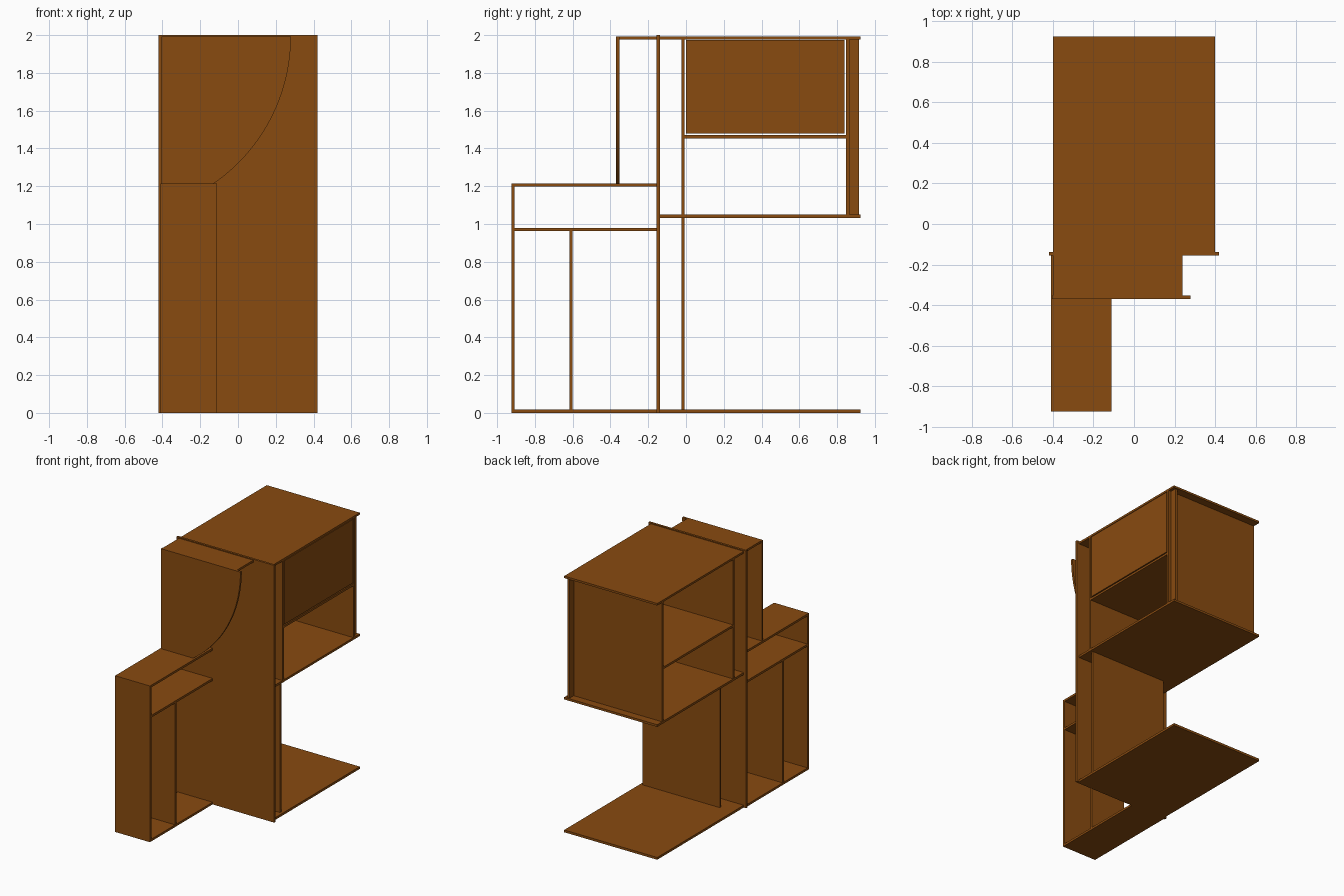
import bpy
import bmesh
from math import sin, cos, asin

cube = bpy.data.objects.get("Cube")
if cube:
    bpy.data.objects.remove(cube, do_unlink=True)

wood = bpy.data.materials.new("brown wood")
wood.use_nodes = True
COLOUR = (0.25, 0.07, 0.005, 1)
wood.diffuse_color = COLOUR
wood.node_tree.nodes["Principled BSDF"].inputs["Base Color"].default_value = COLOUR


def finish(name, bm):
    bmesh.ops.recalc_face_normals(bm, faces=bm.faces)
    mesh = bpy.data.meshes.new(name)
    bm.to_mesh(mesh)
    bm.free()
    mesh.materials.append(wood)
    obj = bpy.data.objects.new(name, mesh)
    bpy.context.collection.objects.link(obj)
    return obj


def board(name, xs, ys, zs):
    """Flat board spanning the given ranges."""
    bm = bmesh.new()
    bmesh.ops.create_cube(bm, size=1)
    for v in bm.verts:
        for i, (low, high) in enumerate((xs, ys, zs)):
            v.co[i] = high if v.co[i] > 0 else low
    finish(name, bm)


FULL = (-0.40, 0.40)      # width of the rear cabinet
NARROW = (-0.41, -0.11)   # width of the front unit
TOP = (1.977, 1.993)

# Tall dividing wall, and the panels behind it
board("main_wall", (-0.42, 0.42), (-0.155, -0.138), (0, 2))
board("lower_rear_panel", (-0.285, 0.38), (-0.025, -0.008), (0.018, 1.033))
board("upper_rear_panel", FULL, (-0.025, -0.008), (1.05, TOP[0]))

# Rear cabinet
board("floor_board", FULL, (-0.138, 0.925), (0, 0.018))
board("cabinet_bottom", FULL, (-0.138, 0.925), (1.033, 1.05))
board("cabinet_top", FULL, (-0.138, 0.925), TOP)
board("cabinet_shelf", FULL, (-0.008, 0.848), (1.453, 1.47))
board("cabinet_back", FULL, (0.848, 0.865), (1.05, TOP[0]))
board("cabinet_back_rail", (0.36, 0.378), (0.865, 0.915), (1.05, TOP[0]))
board("cabinet_door", (0.382, 0.40), (0, 0.84), (1.478, 1.973))

# Narrow front unit, open on both sides
board("unit_front", NARROW, (-0.925, -0.908), (0, 1.215))
board("unit_divider", NARROW, (-0.618, -0.601), (0.018, 0.963))
for name, z in (("unit_bottom", 0), ("unit_shelf", 0.963), ("unit_top", 1.198)):
    board(name, NARROW, (-0.908, -0.155), (z, z + 0.017))

# Curved front panel with its top board
board("front_top_board", (-0.40, 0.24), (-0.353, -0.155), TOP)
RADIUS, CENTRE_X, BOTTOM_Z, STEPS = 0.947, -0.667, 1.215, 24
end = asin((TOP[1] - BOTTOM_Z) / RADIUS)
outline = [(-0.405, BOTTOM_Z), (-0.405, TOP[1])]
for i in range(STEPS + 1):
    a = end * i / STEPS
    outline.append((CENTRE_X + RADIUS * cos(a), TOP[1] - RADIUS * sin(a)))
bm = bmesh.new()
face = bm.faces.new([bm.verts.new((x, -0.37, z)) for x, z in outline])
side = bmesh.ops.extrude_face_region(bm, geom=[face])["geom"]
bmesh.ops.translate(bm, vec=(0, 0.017, 0),
                    verts=[g for g in side if isinstance(g, bmesh.types.BMVert)])
panel = finish("curved_front_panel", bm)
bpy.context.view_layer.objects.active = panel
panel.select_set(True)
bpy.ops.object.shade_smooth_by_angle()
